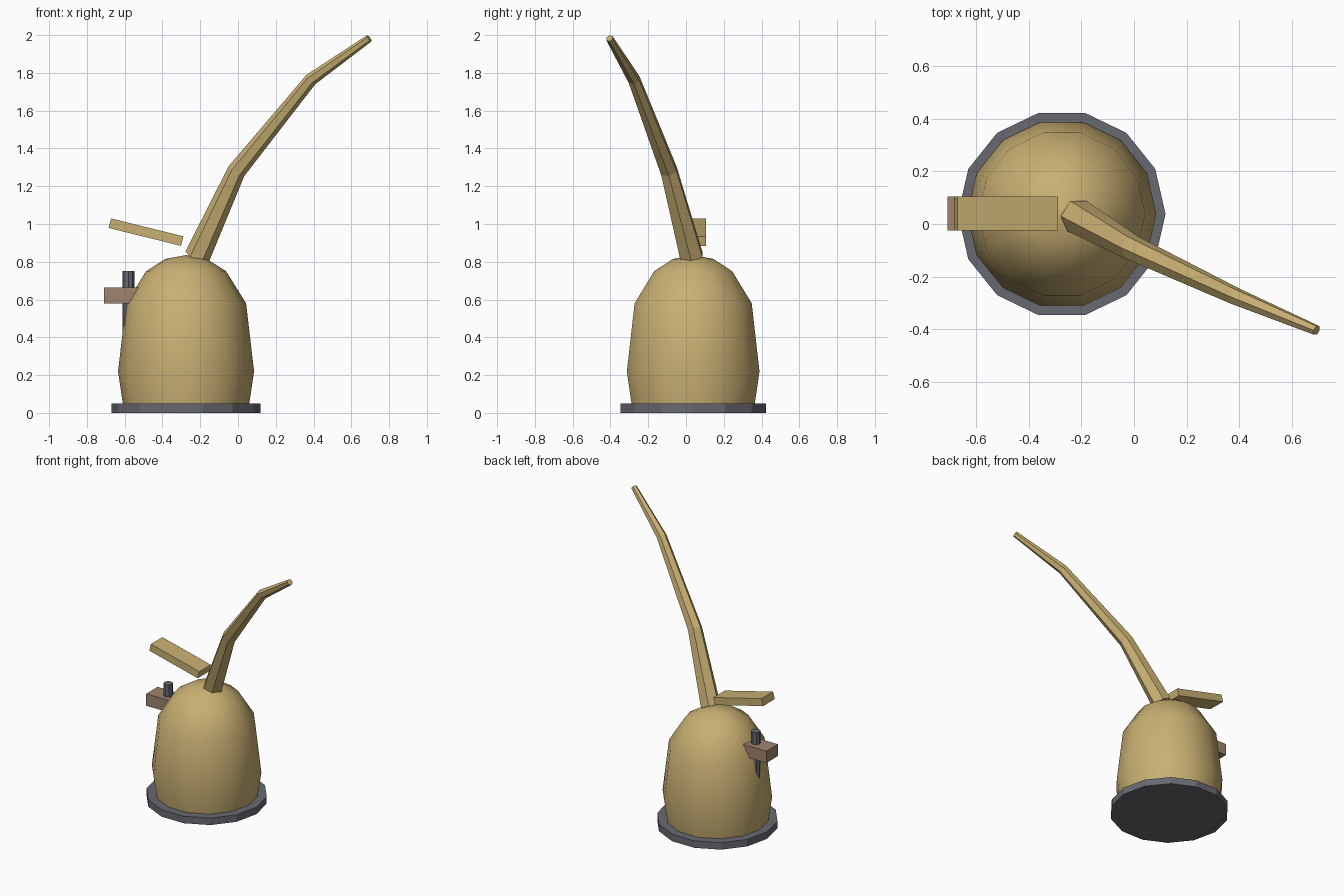
import bpy, bmesh, math
from mathutils import Vector, Matrix

if "Cube" in bpy.data.objects:
    bpy.data.objects.remove(bpy.data.objects["Cube"])


def material(name, rgb):
    mat = bpy.data.materials.new(name)
    mat.use_nodes = True
    mat.diffuse_color = (*rgb, 1)
    mat.node_tree.nodes["Principled BSDF"].inputs["Base Color"].default_value = (*rgb, 1)
    return mat


tan = material("tan", (0.58, 0.43, 0.17))
grey = material("dark grey", (0.14, 0.14, 0.165))
brown = material("brown", (0.35, 0.23, 0.15))


def finish(bm, name, mat):
    bmesh.ops.recalc_face_normals(bm, faces=bm.faces)
    mesh = bpy.data.meshes.new(name)
    bm.to_mesh(mesh)
    bm.free()
    mesh.materials.append(mat)
    obj = bpy.data.objects.new(name, mesh)
    bpy.context.collection.objects.link(obj)
    return obj


def loft(name, mat, rings):
    """Skin a list of equal-sided rings of points and cap both ends."""
    bm = bmesh.new()
    loops = [[bm.verts.new(p) for p in ring] for ring in rings]
    n = len(loops[0])
    for a, b in zip(loops, loops[1:]):
        for i in range(n):
            j = (i + 1) % n
            bm.faces.new((a[i], a[j], b[j], b[i]))
    bm.faces.new(loops[0])
    bm.faces.new(loops[-1])
    return finish(bm, name, mat)


def ring(centre, radius, sides, u=Vector((1, 0, 0)), v=Vector((0, 1, 0))):
    angles = [math.tau * i / sides for i in range(sides)]
    return [Vector(centre) + radius * (math.cos(a) * u + math.sin(a) * v) for a in angles]


def lathe(name, mat, x, y, sides, profile):
    return loft(name, mat, [ring((x, y, z), r, sides) for r, z in profile])


def box(name, mat, centre, size, tilt=0):
    bm = bmesh.new()
    place = (Matrix.Translation(centre) @ Matrix.Rotation(math.radians(tilt), 4, 'Y')
             @ Matrix.Diagonal((*size, 1)))
    bmesh.ops.create_cube(bm, size=1, matrix=place)
    return finish(bm, name, mat)


CX, CY, SIDES = -0.275, 0.038, 14

# Base plate and rounded body
lathe("base_plate", grey, CX, CY, SIDES, [(0.395, 0), (0.395, 0.05)])
body = lathe("body", tan, CX, CY, SIDES,
             [(0.332, 0.03), (0.36, 0.22), (0.318, 0.58), (0.212, 0.75),
              (0.11, 0.815), (0.002, 0.835)])
bpy.ops.object.select_all(action='DESELECT')
body.select_set(True)
bpy.context.view_layer.objects.active = body
bpy.ops.object.shade_smooth_by_angle(angle=math.radians(45))

# Bent, tapering hose with mitred joints
path = [Vector(p) for p in ((-0.217, 0.03, 0.825), (-0.008, -0.09, 1.28),
                            (0.386, -0.275, 1.765), (0.695, -0.405, 1.983))]
radii = (0.068, 0.049, 0.034, 0.02)
rings = []
for i, (p, r) in enumerate(zip(path, radii)):
    before = (p - path[i - 1]).normalized() if i > 0 else Vector()
    after = (path[i + 1] - p).normalized() if i < len(path) - 1 else Vector()
    d = (before + after).normalized()
    u = Vector((0, 1, 0)).cross(d).normalized()
    rings.append(ring(p, r, 6, u, d.cross(u)))
loft("hose", tan, rings)

# Tilted lever, side bracket and rod
box("lever", tan, (-0.487, 0.04, 0.957), (0.395, 0.13, 0.052), tilt=13.9)
box("bracket", brown, (-0.59, 0.04, 0.621), (0.24, 0.13, 0.085))
lathe("rod", grey, -0.58, 0.04, 8, [(0.032, 0.22), (0.032, 0.75)])
